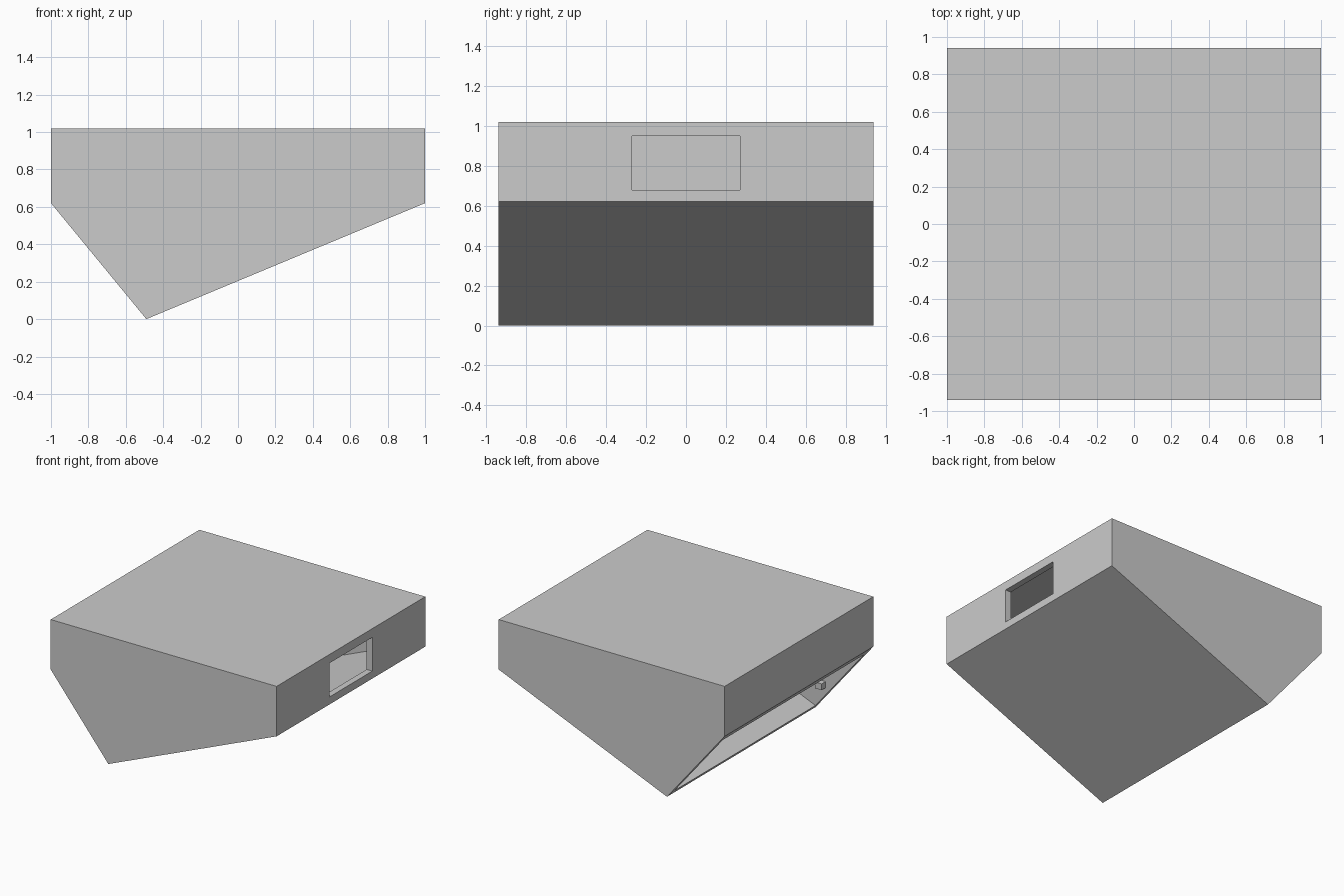
import bpy
import bmesh

cube = bpy.data.objects.get("Cube")
if cube:
    bpy.data.objects.remove(cube, do_unlink=True)

# Single grey finish
grey = bpy.data.materials.new("light_grey")
grey.use_nodes = True
grey.diffuse_color = (0.6, 0.6, 0.6, 1)
grey.node_tree.nodes["Principled BSDF"].inputs["Base Color"].default_value = (0.6, 0.6, 0.6, 1)

HALF = 0.94      # half depth along y
WALL = 0.05      # panel thickness


def prism(name, profile, y0, y1):
    """Extrude an x-z profile from y0 to y1."""
    bm = bmesh.new()
    face = bm.faces.new([bm.verts.new((x, y0, z)) for x, z in profile])
    out = bmesh.ops.extrude_face_region(bm, geom=[face])
    verts = [v for v in out["geom"] if isinstance(v, bmesh.types.BMVert)]
    bmesh.ops.translate(bm, verts=verts, vec=(0, y1 - y0, 0))
    bmesh.ops.recalc_face_normals(bm, faces=bm.faces)
    mesh = bpy.data.meshes.new(name)
    bm.to_mesh(mesh)
    bm.free()
    mesh.materials.append(grey)
    obj = bpy.data.objects.new(name, mesh)
    bpy.context.collection.objects.link(obj)
    return obj


def box(name, x0, x1, y0, y1, z0, z1):
    return prism(name, [(x0, z0), (x1, z0), (x1, z1), (x0, z1)], y0, y1)


def cut(target, cutter):
    mod = target.modifiers.new("cut", "BOOLEAN")
    mod.operation = "DIFFERENCE"
    mod.solver = "EXACT"
    mod.object = cutter
    bpy.context.view_layer.objects.active = target
    bpy.ops.object.modifier_apply(modifier=mod.name)
    bpy.data.objects.remove(cutter, do_unlink=True)


# Wedge-bottomed housing
TOP, SIDE, APEX = 1.02, 0.62, -0.49
housing = prism("housing", [(APEX, 0), (1, SIDE), (1, TOP), (-1, TOP), (-1, SIDE)], -HALF, HALF)

# Cavity that breaks out through the short sloped side
slope = SIDE / (1 - APEX)


def floor_z(x):
    return WALL * (1 + slope ** 2) ** 0.5 + slope * (x - APEX)


inner = 1 - WALL
cavity = prism("cavity_cutter", [(inner, floor_z(inner)), (inner, TOP - WALL),
                                 (-inner, TOP - WALL), (-inner, floor_z(-inner))],
               -HALF + WALL, HALF - WALL)
cut(housing, cavity)

# Rectangular port in the upright end
cut(housing, box("port_cutter", 0.9, 1.1, -0.27, 0.27, 0.68, 0.95))

# Small fixing tabs along the sides of the sloped opening
for side, sign in (("back", 1), ("front", -1)):
    for level, t in (("lower", 0.3), ("upper", 0.88)):
        x = APEX + t * (-1 - APEX) + 0.05
        z = t * SIDE + 0.04
        y0, y1 = sorted((sign * (HALF - WALL), sign * (HALF - WALL - 0.05)))
        box(f"{side}_{level}_tab", x - 0.02, x + 0.04, y0, y1, z - 0.02, z + 0.03)
